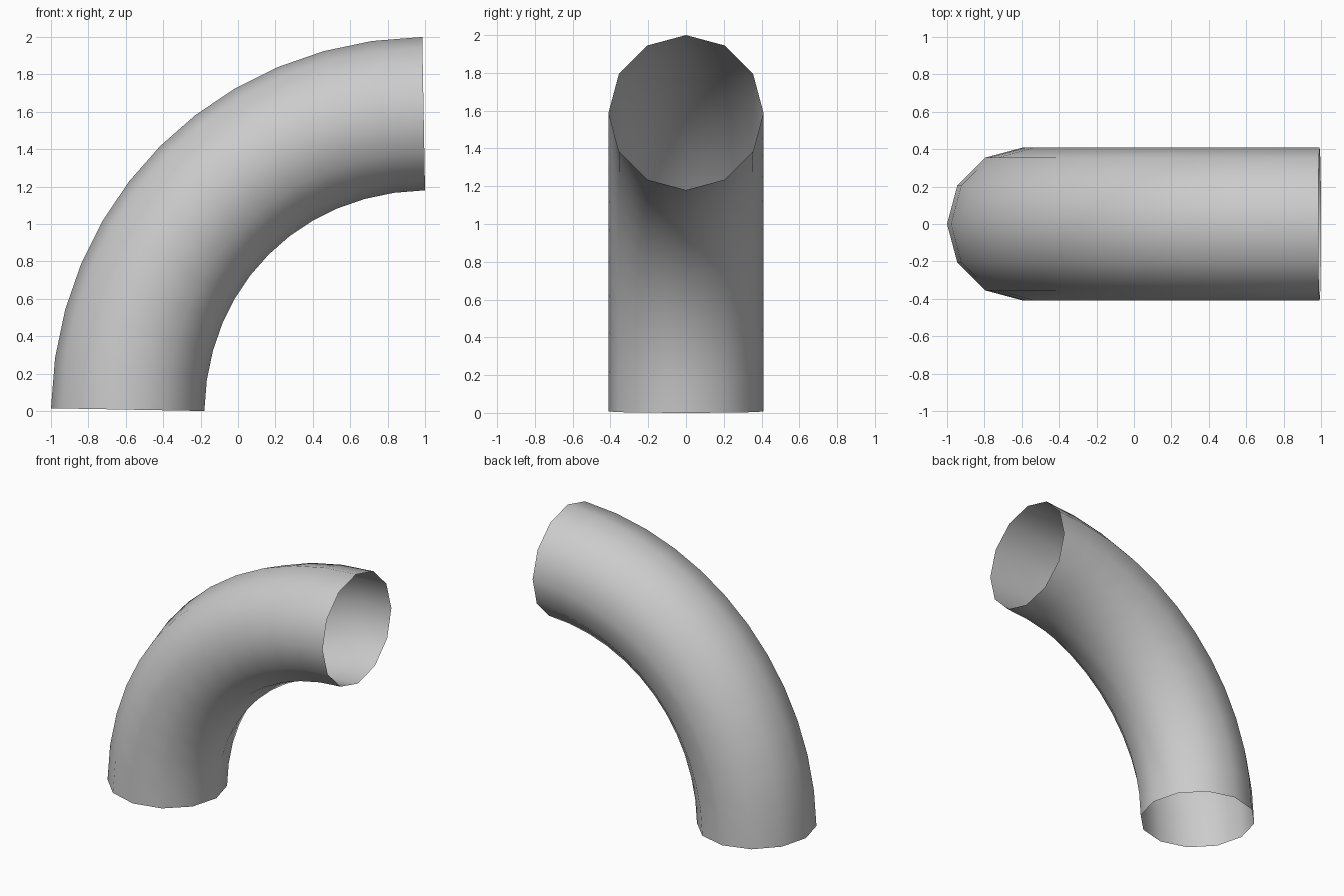
import bpy
from mathutils import Vector

if "Cube" in bpy.data.objects:
    bpy.data.objects.remove(bpy.data.objects["Cube"])

# Centre line: quarter bend from the floor opening to the side opening
start, end = Vector((-0.59, 0, 0.0075)), Vector((0.9925, 0, 1.59))
pull, lean = 0.89, 0.018

data = bpy.data.curves.new("elbow_pipe", "CURVE")
data.dimensions = "3D"
data.resolution_u = 12
data.bevel_depth = 0.41
data.bevel_resolution = 4      # 12-sided section
data.use_fill_caps = False     # both ends stay open

spline = data.splines.new("BEZIER")
spline.bezier_points.add(1)
for point, co, along in zip(spline.bezier_points, (start, end),
                            (Vector((lean, 0, 1)), Vector((1, 0, lean)))):
    point.handle_left_type = point.handle_right_type = "FREE"
    point.co = co
    point.handle_left = co - along * pull
    point.handle_right = co + along * pull
spline.use_smooth = True

# Elbow pipe, turned into a smooth mesh
pipe = bpy.data.objects.new("elbow_pipe", data)
bpy.context.collection.objects.link(pipe)
bpy.context.view_layer.objects.active = pipe
pipe.select_set(True)
bpy.ops.object.convert(target="MESH")
bpy.ops.object.shade_smooth()
